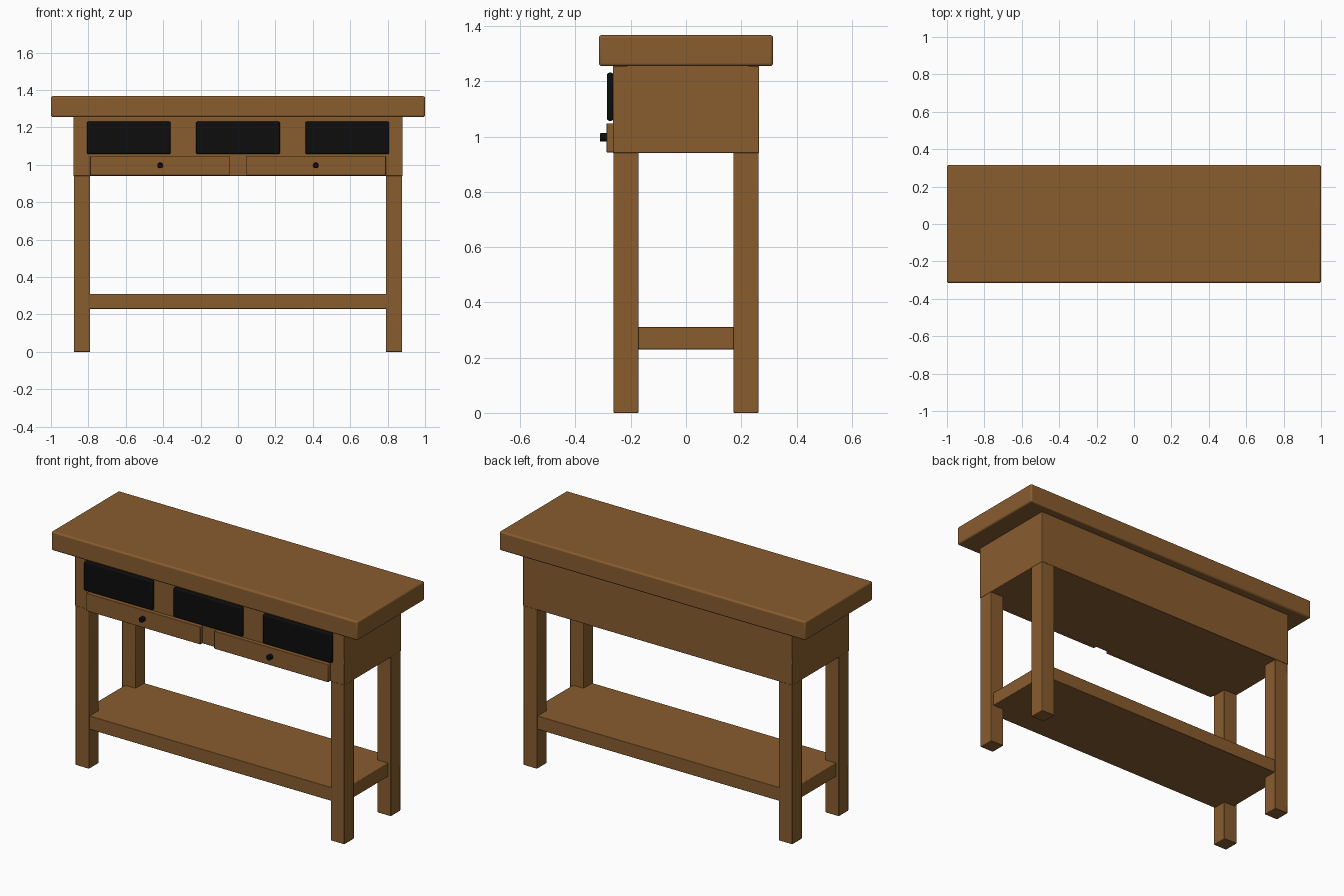
import bpy

old = bpy.data.objects.get("Cube")
if old:
    bpy.data.objects.remove(old, do_unlink=True)


def make_material(name, rgb):
    mat = bpy.data.materials.new(name)
    mat.use_nodes = True
    colour = (*rgb, 1)
    mat.diffuse_color = colour
    bsdf = mat.node_tree.nodes["Principled BSDF"]
    bsdf.inputs["Base Color"].default_value = colour
    bsdf.inputs["Roughness"].default_value = 0.8
    return mat


wood = make_material("brown wood", (0.25, 0.108, 0.028))
black = make_material("black", (0.004, 0.004, 0.004))


def finish(obj, name, mat, bevel, segments=2):
    obj.name = name
    obj.data.materials.append(mat)
    if bevel:
        mod = obj.modifiers.new("Rounded edges", "BEVEL")
        mod.width = bevel
        mod.segments = segments
        mod.limit_method = "ANGLE"
        bpy.ops.object.shade_smooth_by_angle()
    return obj


def box(name, xs, ys, zs, mat=wood, bevel=0.003, segments=2):
    """Box spanning the given (low, high) range on each axis."""
    spans = (xs, ys, zs)
    bpy.ops.mesh.primitive_cube_add(size=1, location=[sum(s) / 2 for s in spans])
    obj = bpy.context.object
    obj.scale = [s[1] - s[0] for s in spans]
    bpy.ops.object.transform_apply(location=False, rotation=False, scale=True)
    return finish(obj, name, mat, bevel, segments)


# Table top, case and lower shelf
box("table_top", (-1, 1), (-0.315, 0.315), (1.255, 1.367), bevel=0.01, segments=3)
box("case", (-0.88, 0.88), (-0.264, 0.264), (0.94, 1.256))
box("lower_shelf", (-0.86, 0.86), (-0.255, 0.255), (0.23, 0.31))

# Four legs
for side, sx in (("left", 1), ("right", -1)):
    for end, sy in (("front", -1), ("back", 1)):
        box(f"{end}_{side}_leg",
            sorted((sx * 0.79, sx * 0.878)),
            sorted((sy * 0.172, sy * 0.262)),
            (0, 0.945))

# Three dark front panels
for name, x in (("right", -0.584), ("middle", 0), ("left", 0.584)):
    box(f"{name}_panel", (x - 0.224, x + 0.224), (-0.286, -0.262),
        (1.057, 1.231), black, bevel=0.008)

# Two drawers, each with a round knob
for side, sx in (("left", 1), ("right", -1)):
    box(f"{side}_drawer", sorted((sx * 0.045, sx * 0.79)), (-0.288, -0.262),
        (0.943, 1.048))
    bpy.ops.mesh.primitive_cylinder_add(
        vertices=24, radius=0.015, depth=0.03,
        location=(sx * 0.416, -0.297, 0.997), rotation=(1.5708, 0, 0))
    finish(bpy.context.object, f"{side}_knob", black, 0.002)
